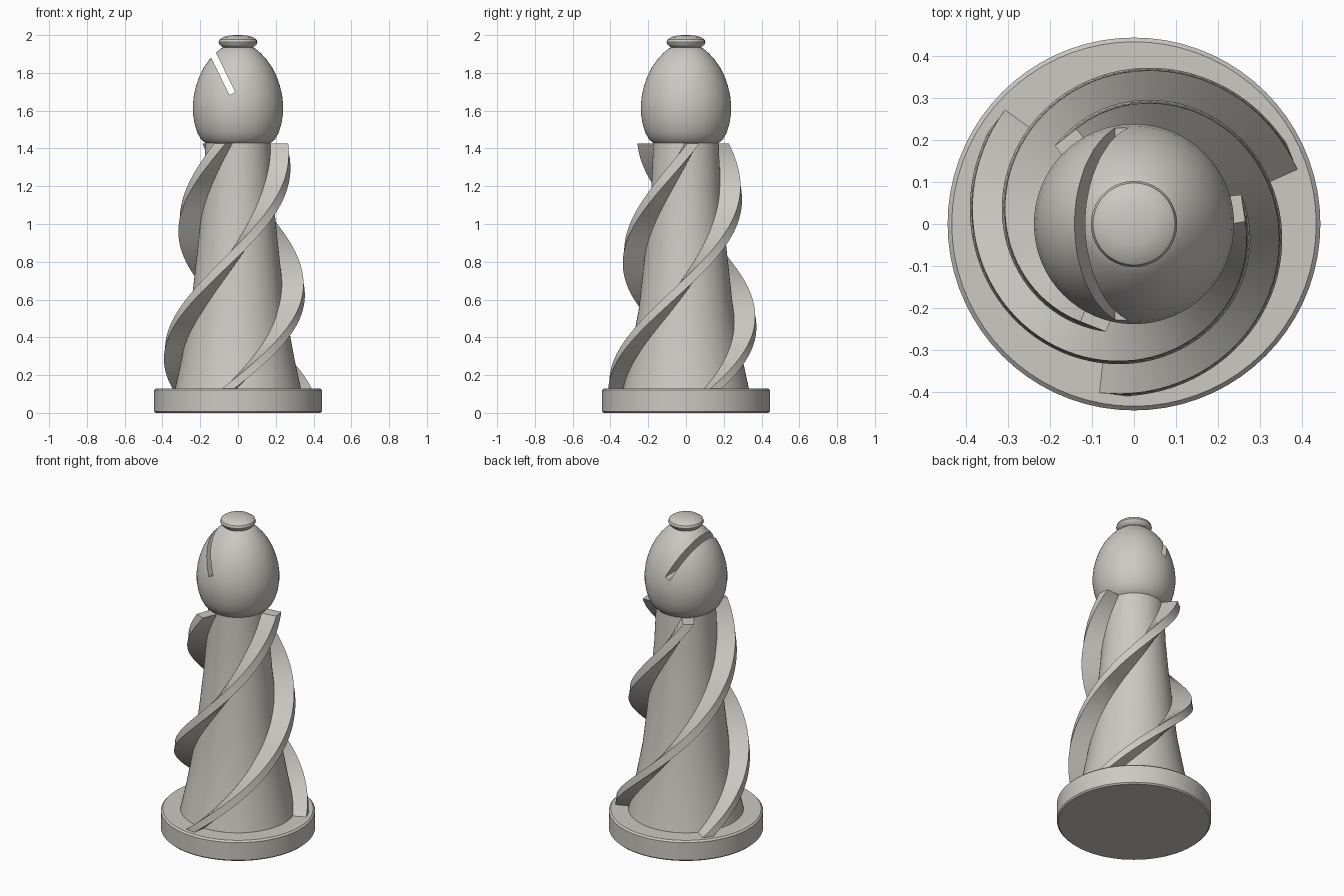
import bpy, bmesh, math
from mathutils import Matrix

if "Cube" in bpy.data.objects:
    bpy.data.objects.remove(bpy.data.objects["Cube"])

mat = bpy.data.materials.new("warm grey")
mat.diffuse_color = (0.6, 0.585, 0.54, 1)
mat.use_nodes = True
mat.node_tree.nodes["Principled BSDF"].inputs["Base Color"].default_value = mat.diffuse_color


def make_object(name, bm, sharp=35):
    bmesh.ops.recalc_face_normals(bm, faces=bm.faces)
    mesh = bpy.data.meshes.new(name)
    bm.to_mesh(mesh)
    bm.free()
    mesh.materials.append(mat)
    obj = bpy.data.objects.new(name, mesh)
    bpy.context.collection.objects.link(obj)
    bpy.ops.object.select_all(action='DESELECT')
    obj.select_set(True)
    bpy.context.view_layer.objects.active = obj
    bpy.ops.object.shade_smooth_by_angle(angle=math.radians(sharp))
    return obj


def lathe(name, profile, n=64):
    """Closed solid of revolution from (radius, height) points."""
    bm = bmesh.new()
    rings = [[bm.verts.new((r * math.cos(2 * math.pi * i / n),
                            r * math.sin(2 * math.pi * i / n), z))
              for i in range(n)] for r, z in profile]
    for a, b in zip(rings, rings[1:]):
        for i in range(n):
            j = (i + 1) % n
            bm.faces.new((a[i], a[j], b[j], b[i]))
    bm.faces.new(rings[0])
    bm.faces.new(rings[-1])
    return make_object(name, bm)


BODY = [(0.335, 0.12), (0.30, 0.28), (0.25, 0.55), (0.222, 0.8),
        (0.20, 1.0), (0.183, 1.2), (0.172, 1.45)]


def body_radius(z):
    for (r0, z0), (r1, z1) in zip(BODY, BODY[1:]):
        if z <= z1:
            return r0 + (r1 - r0) * (z - z0) / (z1 - z0)
    return BODY[-1][0]


# Base disc with softened rims
lathe("base", [(0.437, 0), (0.445, 0.008), (0.445, 0.12), (0.435, 0.13)], 72)

# Tapered column
lathe("column", BODY)


# Three spiral fins, counter-clockwise going up
def spiral_fin(name, start_deg, steps=56, half=0.036):
    bm = bmesh.new()
    rows = []
    for k in range(steps + 1):
        z = 0.125 + (1.425 - 0.125) * k / steps
        ang = math.radians(start_deg + 174 * (z - 0.13))
        outer = 0.41 - 0.113 * (z - 0.13)
        inner = body_radius(z) - 0.04
        c, s = math.cos(ang), math.sin(ang)
        rows.append([bm.verts.new((r * c - t * s, r * s + t * c, z))
                     for r, t in ((inner, -half), (outer, -half * 0.9),
                                  (outer, half * 0.9), (inner, half))])
    for a, b in zip(rows, rows[1:]):
        for i in range(4):
            j = (i + 1) % 4
            bm.faces.new((a[i], a[j], b[j], b[i]))
    bm.faces.new(rows[0])
    bm.faces.new(rows[-1])
    make_object(name, bm)


for n in range(3):
    spiral_fin(f"spiral_fin_{n + 1}", -97 + 120 * n)

# Egg-shaped head
head = lathe("head", [(0.14, 1.41), (0.17, 1.425), (0.197, 1.45), (0.216, 1.485),
                      (0.231, 1.535), (0.239, 1.59), (0.239, 1.635), (0.233, 1.685),
                      (0.221, 1.735), (0.203, 1.785), (0.18, 1.83), (0.152, 1.87),
                      (0.12, 1.905), (0.09, 1.93), (0.05, 1.945)])

# Slanted slot cut right through the head
bm = bmesh.new()
bmesh.ops.create_cube(bm, size=1)
tilt = math.radians(-26)
bmesh.ops.transform(bm, verts=bm.verts, matrix=(
    Matrix.Translation((-0.03 + 0.2 * math.sin(tilt), 0, 1.69 + 0.2 * math.cos(tilt)))
    @ Matrix.Rotation(tilt, 4, 'Y') @ Matrix.Diagonal((0.034, 1, 0.4, 1))))
cutter = make_object("slot_cutter", bm)
cutter.hide_render = True
cut = head.modifiers.new("slot", 'BOOLEAN')
cut.operation = 'DIFFERENCE'
cut.solver = 'EXACT'
cut.object = cutter
bpy.ops.object.select_all(action='DESELECT')
head.select_set(True)
bpy.context.view_layer.objects.active = head
bpy.ops.object.modifier_apply(modifier=cut.name)
bpy.data.objects.remove(cutter)
bpy.ops.object.shade_smooth_by_angle(angle=math.radians(35))

# Flattened button on top
lathe("finial", [(0.05, 1.925), (0.08, 1.935), (0.098, 1.95), (0.103, 1.963),
                 (0.098, 1.977), (0.08, 1.989), (0.05, 1.997), (0.015, 2.0)], 40)
